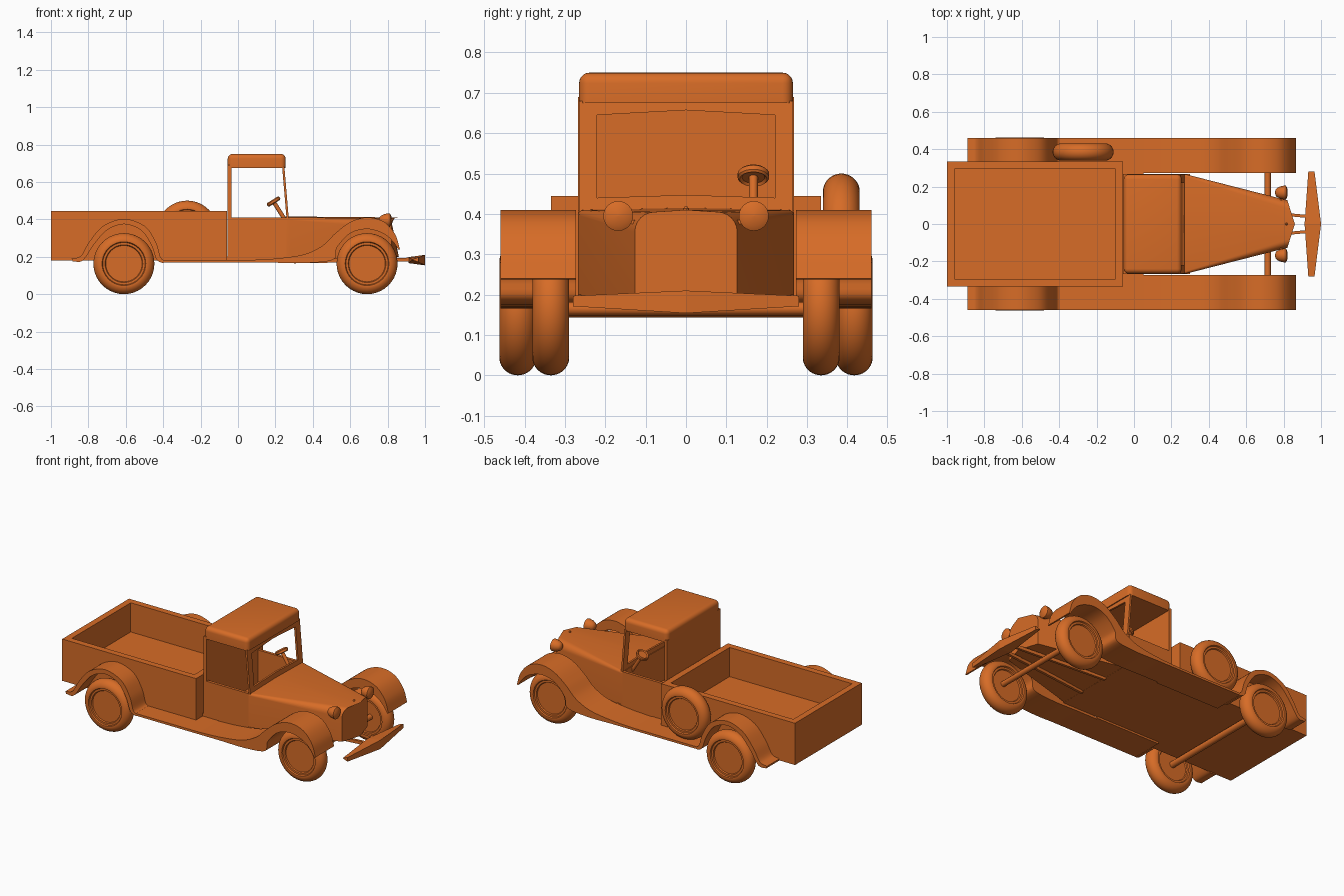
import bpy, bmesh, math
from mathutils import Vector

if "Cube" in bpy.data.objects:
    bpy.data.objects.remove(bpy.data.objects["Cube"])

paint = bpy.data.materials.new("orange_paint")
paint.use_nodes = True
paint.diffuse_color = (0.68, 0.15, 0.02, 1)
paint.node_tree.nodes["Principled BSDF"].inputs["Base Color"].default_value = paint.diffuse_color


def finish(name, bm, smooth=True):
    bmesh.ops.recalc_face_normals(bm, faces=bm.faces)
    mesh = bpy.data.meshes.new(name)
    bm.to_mesh(mesh)
    bm.free()
    ob = bpy.data.objects.new(name, mesh)
    bpy.context.collection.objects.link(ob)
    mesh.materials.append(paint)
    if smooth:
        bpy.ops.object.select_all(action='DESELECT')
        ob.select_set(True)
        bpy.context.view_layer.objects.active = ob
        bpy.ops.object.shade_smooth_by_angle(angle=math.radians(35))
    return ob


def loft(name, rings, smooth=True, closed=False):
    """Skin a list of closed rings; cap the ends unless the loft is closed."""
    bm = bmesh.new()
    vs = [[bm.verts.new(p) for p in ring] for ring in rings]
    n = len(vs[0])
    pairs = list(zip(vs, vs[1:])) + ([(vs[-1], vs[0])] if closed else [])
    for a, b in pairs:
        for i in range(n):
            bm.faces.new((a[i], a[(i + 1) % n], b[(i + 1) % n], b[i]))
    if not closed:
        bm.faces.new(vs[0])
        bm.faces.new(vs[-1])
    return finish(name, bm, smooth)


def box(name, x, y, z):
    ring = lambda h: [(x[0], y[0], h), (x[1], y[0], h), (x[1], y[1], h), (x[0], y[1], h)]
    return loft(name, [ring(z[0]), ring(z[1])], False)


def lathe(name, profile, centre, axis, steps=40):
    """Spin (radius, height) points about an axis."""
    q = Vector(axis).to_track_quat('Z', 'Y')
    rings = []
    for r, h in profile:
        r = max(r, 0.0005)
        rings.append([q @ Vector((r * math.cos(t), r * math.sin(t), h)) + Vector(centre)
                      for t in (2 * math.pi * i / steps for i in range(steps))])
    return loft(name, rings)


def smooth_path(points, steps=6):
    """Catmull-Rom curve through the points."""
    p = [Vector(q) for q in points]
    p = [2 * p[0] - p[1]] + p + [2 * p[-1] - p[-2]]
    out = []
    for a, b, c, d in zip(p, p[1:], p[2:], p[3:]):
        for i in range(steps):
            t = i / steps
            out.append(0.5 * (2 * b + (c - a) * t + (2 * a - 5 * b + 4 * c - d) * t * t
                              + (3 * b - a - 3 * c + d) * t ** 3))
    return out + [p[-2]]


def fender(name, outer, inner, y0, y1):
    """Solid strip between two side-view curves of equal length."""
    rings = []
    for a, b in zip(smooth_path(outer), smooth_path(inner)):
        rings.append([(a.x, y0, a.y), (a.x, y1, a.y), (b.x, y1, b.y), (b.x, y0, b.y)])
    return loft(name, rings)


# Cargo bed
box("bed_floor", (-1, -0.06), (-0.335, 0.335), (0.18, 0.26))
box("bed_tailgate", (-1, -0.96), (-0.335, 0.335), (0.26, 0.445))
box("bed_front_wall", (-0.1, -0.06), (-0.335, 0.335), (0.26, 0.445))

# Cab shell with open windows
box("cab_floor", (-0.06, 0.3), (-0.268, 0.268), (0.18, 0.2))
box("cab_back_wall", (-0.055, -0.035), (-0.268, 0.268), (0.18, 0.69))
roof = box("cab_roof", (-0.055, 0.255), (-0.265, 0.265), (0.675, 0.75))
bm = bmesh.new()
bm.from_mesh(roof.data)
edges = [e for e in bm.edges if e.verts[0].co.z + e.verts[1].co.z > 1.4]
bmesh.ops.bevel(bm, geom=edges, offset=0.026, segments=5, profile=0.5, affect='EDGES')
bpy.data.objects.remove(roof)
finish("cab_roof", bm)

# Windshield frame, leaning back
inner = [(-0.22, 0.44), (0, 0.447), (0.22, 0.44), (0.22, 0.645), (0, 0.657), (-0.22, 0.645)]
outer = [(-0.265, 0.405), (0, 0.405), (0.265, 0.405), (0.265, 0.68), (0, 0.68), (-0.265, 0.68)]
rings = []
for (yi, zi), (yo, zo) in zip(inner, outer):
    lean = lambda z: 0.271 - (z - 0.41) * 0.085
    rings.append([(lean(zi), yi, zi), (lean(zo), yo, zo),
                  (lean(zo) - 0.012, yo, zo), (lean(zi) - 0.012, yi, zi)])
loft("windshield_frame", rings, False, closed=True)


# Tapered hood with rounded shoulders and a pointed nose
def hood_section(x, w, top, r, point=0.0, base=0.18):
    half = [(w, base)]
    for i in range(7):
        t = math.pi / 2 * i / 6
        half.append((w - r + r * math.cos(t), top - r + r * math.sin(t)))
    pts = half + [(0, top + 0.005)] + [(-y, z) for y, z in reversed(half)] + [(0, base)]
    return [(x + point * (1 - abs(y) / w), y, z) for y, z in pts]


loft("hood", [hood_section(0.255, 0.268, 0.41, 0.012),
              hood_section(0.28, 0.265, 0.41, 0.014),
              hood_section(0.82, 0.127, 0.405, 0.05, 0.04, 0.2)])
lathe("hood_cap", [(0.006, 0), (0.007, 0.008), (0.003, 0.013), (0, 0.013)],
      (0.815, 0, 0.405), (0, 0, 1), 12)

# Steering column and wheel
tilt = Vector((-0.5, 0, 0.8)).normalized()
hub = Vector((0.19, 0.167, 0.495))
lathe("steering_column", [(0, -0.2), (0.011, -0.2), (0.011, 0), (0, 0)], hub, tilt, 12)
lathe("steering_wheel", [(0, -0.005), (0.028, -0.005), (0.034, -0.011), (0.039, -0.006),
                         (0.039, 0.006), (0.034, 0.011), (0.028, 0.005), (0, 0.005)], hub, tilt, 28)

# Wheel profile: flat hub, rim ridge, round tyre
half = [(0, 0.03), (0.097, 0.03), (0.101, 0.037), (0.113, 0.037), (0.117, 0.045)]
tyre = [(0.117 + 0.046 * math.cos(t), 0.046 * math.sin(t))
        for t in (math.pi / 2 * (1 - i / 10) for i in range(1, 20))]
wheel = half + tyre + [(r, -h) for r, h in reversed(half)]

# Curves of the fenders, as side-view points
front_out = [(0.05, 0.182), (0.2, 0.19), (0.35, 0.212), (0.45, 0.258), (0.52, 0.325),
             (0.6, 0.385), (0.69, 0.41), (0.78, 0.387), (0.84, 0.32), (0.866, 0.24)]
front_in = [(0.05, 0.168), (0.2, 0.168), (0.37, 0.167), (0.51, 0.185), (0.53, 0.25),
            (0.6, 0.325), (0.69, 0.348), (0.775, 0.325), (0.825, 0.285), (0.858, 0.238)]
rear_out = [(-0.89, 0.19), (-0.84, 0.205), (-0.795, 0.28), (-0.72, 0.365), (-0.61, 0.402),
            (-0.5, 0.365), (-0.44, 0.28), (-0.415, 0.2), (-0.395, 0.18)]
rear_in = [(-0.885, 0.175), (-0.83, 0.18), (-0.77, 0.265), (-0.7, 0.342), (-0.61, 0.374),
           (-0.52, 0.342), (-0.465, 0.265), (-0.435, 0.185), (-0.4, 0.165)]

# Parts on both sides
for side, s in (("left", 1), ("right", -1)):
    box(side + "_bed_wall", (-1, -0.06), sorted((s * 0.295, s * 0.335)), (0.26, 0.445))
    box(side + "_door", (-0.055, 0.26), sorted((s * 0.25, s * 0.268)), (0.18, 0.41))
    box(side + "_running_board", (-0.4, 0.05), sorted((s * 0.262, s * 0.46)), (0.168, 0.182))
    fender(side + "_front_fender", front_out, front_in, s * 0.272, s * 0.46)
    fender(side + "_rear_fender", rear_out, rear_in, s * 0.33, s * 0.46)
    lathe(side + "_front_wheel", wheel, (0.69, s * 0.335, 0.163), (0, s, 0))
    lathe(side + "_rear_wheel", wheel, (-0.61, s * 0.417, 0.163), (0, s, 0))
    lathe(side + "_headlight", [(0, -0.036), (0.014, -0.034), (0.024, -0.026), (0.033, -0.008),
                                (0.037, 0.012), (0.037, 0.022), (0.025, 0.029), (0, 0.032)],
          (0.79, s * 0.168, 0.395), (1, 0, 0), 24)
    box(side + "_headlight_bracket", (0.78, 0.79), sorted((s * 0.12, s * 0.15)), (0.375, 0.385))
    # Frame rail, converging toward the bumper
    loft(side + "_frame_rail", [[(x, y + dy, z + dz) for dy, dz in
                                 ((-0.008, -0.01), (0.008, -0.01), (0.008, 0.01), (-0.008, 0.01))]
                                for x, y, z in ((0.3, s * 0.1, 0.175), (0.93, s * 0.04, 0.185))], False)

# Axles
lathe("front_axle", [(0, -0.33), (0.017, -0.33), (0.017, 0.33), (0, 0.33)], (0.715, 0, 0.165), (0, 1, 0), 12)
lathe("rear_axle", [(0, -0.4), (0.02, -0.4), (0.02, 0.4), (0, 0.4)], (-0.61, 0, 0.163), (0, 1, 0), 12)

# Spare wheel beside the bed
lathe("spare_wheel", wheel, (-0.272, 0.385, 0.337), (0, 1, 0))

# Bumper, deepest at the middle
rings = []
for y, back, front, low, high in ((-0.28, 0.932, 0.965, 0.171, 0.197),
                                  (0, 0.912, 1.0, 0.154, 0.21),
                                  (0.28, 0.932, 0.965, 0.171, 0.197)):
    rings.append([(back, y, low + 0.012), (front, y, low), (front, y, high), (back, y, high - 0.012)])
loft("front_bumper", rings, False)
